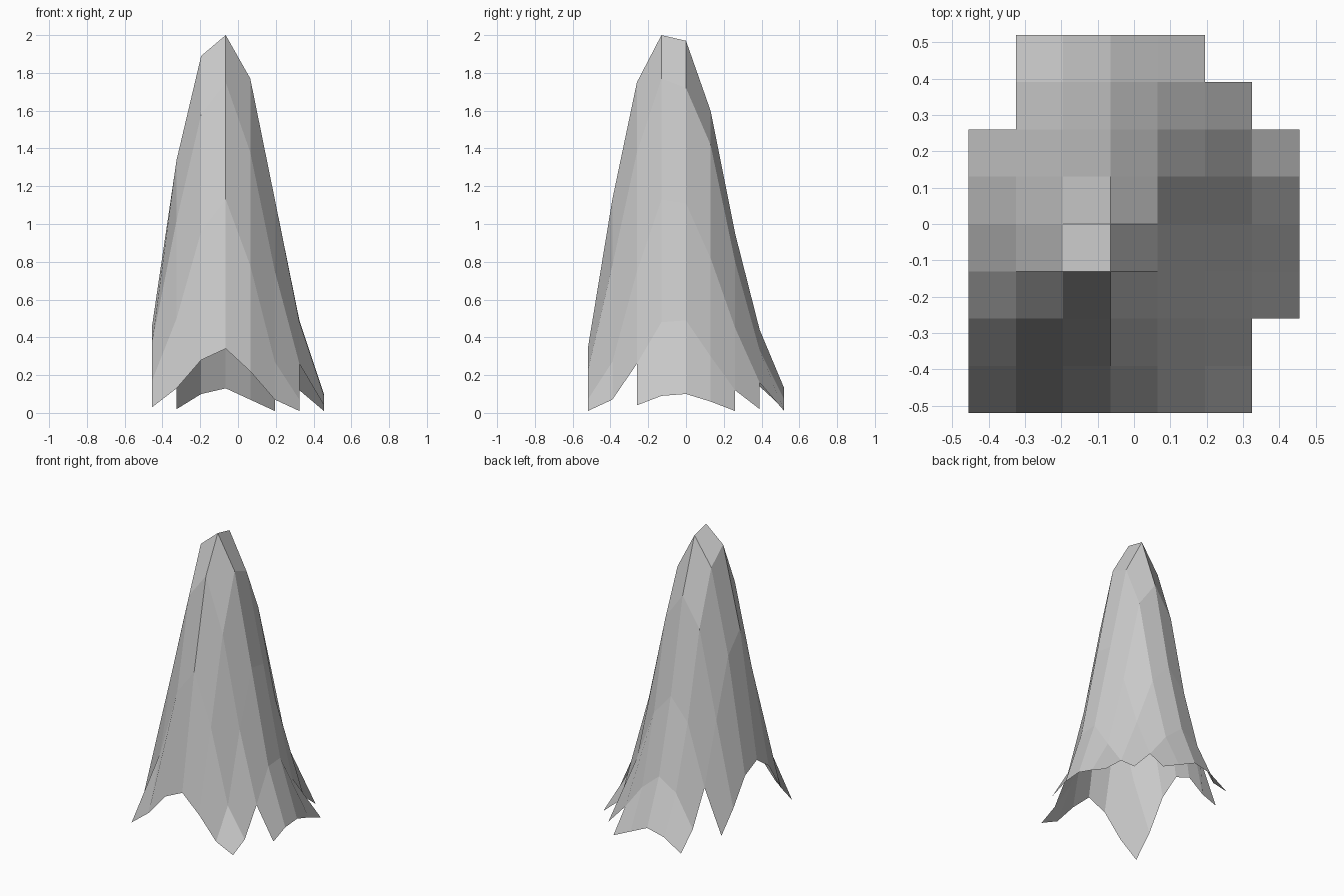
import bpy
import bmesh

# Remove the default cube
default_cube = bpy.data.objects.get("Cube")
if default_cube:
    bpy.data.objects.remove(default_cube, do_unlink=True)

CELL = 0.13          # spacing of the square grid
LEFT_EDGE = -0.455   # first grid line across
FRONT_EDGE = -0.52   # first grid line in depth

# Cross-section heights in hundredths, front to back: (first column, profile)
PROFILES = [
    (0, (3, 13, 28, 34, 22, 7, 1)),
    (0, (17, 50, 96, 113, 78, 27, 7)),
    (0, (37, 102, 158, 175, 138, 75, 26, 4)),
    (0, (46, 134, 189, 200, 177, 113, 48, 9)),
    (0, (40, 120, 178, 197, 172, 111, 49, 10)),
    (0, (22, 80, 140, 160, 142, 82, 30, 6)),
    (0, (8, 38, 80, 95, 80, 45, 12, 1)),
    (1, (14, 36, 44, 33, 16, 2)),
    (1, (2, 10, 13, 7, 1)),
]


def flat_material(name, color):
    material = bpy.data.materials.new(name)
    material.use_nodes = True
    material.diffuse_color = color
    shader = next(n for n in material.node_tree.nodes if n.type == "BSDF_PRINCIPLED")
    shader.inputs["Base Color"].default_value = color
    return material


def build_peak():
    bm = bmesh.new()
    grid = {}

    # Grid points lifted to the cross-section heights
    for row, (start, profile) in enumerate(PROFILES):
        for column, height in enumerate(profile, start):
            x = LEFT_EDGE + column * CELL
            y = FRONT_EDGE + row * CELL
            grid[column, row] = bm.verts.new((x, y, height / 100))

    # One quad for every cell with all four corners, leaving the ragged hem open
    for column, row in grid:
        corners = [(column, row), (column + 1, row),
                   (column + 1, row + 1), (column, row + 1)]
        if all(corner in grid for corner in corners):
            bm.faces.new([grid[corner] for corner in corners])

    mesh = bpy.data.meshes.new("peak_surface")
    bm.to_mesh(mesh)
    bm.free()
    return mesh


# Faceted peak surface
peak = bpy.data.objects.new("peak_surface", build_peak())
bpy.context.collection.objects.link(peak)
peak.data.materials.append(flat_material("light_grey", (0.6, 0.6, 0.6, 1)))
